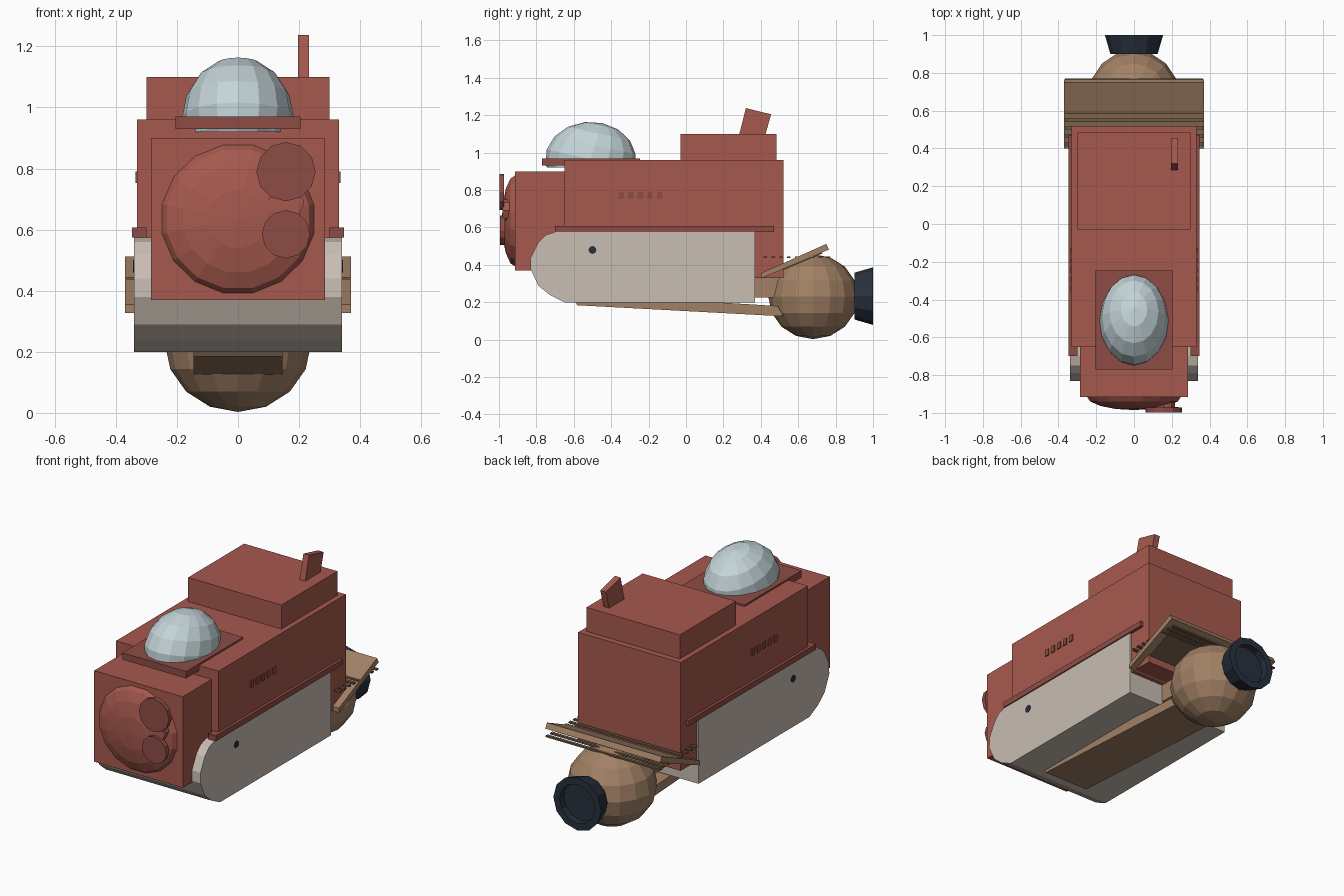
import bpy, bmesh, math
from mathutils import Matrix, Vector

if "Cube" in bpy.data.objects:
    bpy.data.objects.remove(bpy.data.objects["Cube"])


def mat(name, rgb):
    m = bpy.data.materials.new(name)
    m.diffuse_color = (*rgb, 1)
    m.use_nodes = True
    m.node_tree.nodes["Principled BSDF"].inputs["Base Color"].default_value = m.diffuse_color
    return m


RED = mat("red", (0.38, 0.10, 0.076))
DARK_RED = mat("dark_red", (0.27, 0.073, 0.06))
BROWN = mat("brown", (0.36, 0.22, 0.13))
DARK_BROWN = mat("dark_brown", (0.16, 0.10, 0.06))
STONE = mat("stone", (0.58, 0.51, 0.45))
GLASS = mat("pale_glass", (0.55, 0.66, 0.69))
NAVY = mat("navy", (0.021, 0.03, 0.048))


def finish(bm, name, material):
    bmesh.ops.recalc_face_normals(bm, faces=bm.faces)
    me = bpy.data.meshes.new(name)
    bm.to_mesh(me)
    bm.free()
    me.materials.append(material)
    ob = bpy.data.objects.new(name, me)
    bpy.context.collection.objects.link(ob)
    return ob


def profile(name, pts, x0, x1, material):
    """Side outline in (y, z), extruded from x0 to x1."""
    bm = bmesh.new()
    f = bm.faces.new([bm.verts.new((x0, y, z)) for y, z in pts])
    r = bmesh.ops.extrude_face_region(bm, geom=[f])
    vs = [g for g in r["geom"] if isinstance(g, bmesh.types.BMVert)]
    bmesh.ops.translate(bm, verts=vs, vec=(x1 - x0, 0, 0))
    return finish(bm, name, material)


def box(name, x0, x1, y0, y1, z0, z1, material):
    return profile(name, [(y0, z0), (y1, z0), (y1, z1), (y0, z1)], x0, x1, material)


def ball(name, centre, radii, material, tilt=0, spin=0, cut=None):
    bm = bmesh.new()
    m = (Matrix.Translation(centre) @ Matrix.Diagonal((*radii, 1))
         @ Matrix.Rotation(math.radians(tilt), 4, 'X') @ Matrix.Rotation(math.radians(spin), 4, 'Z'))
    bmesh.ops.create_uvsphere(bm, u_segments=16, v_segments=8, radius=1, matrix=m)
    if cut is not None:
        bmesh.ops.bisect_plane(bm, geom=bm.verts[:] + bm.edges[:] + bm.faces[:],
                               plane_co=(0, 0, cut), plane_no=(0, 0, -1), clear_outer=True)
        bmesh.ops.holes_fill(bm, edges=[e for e in bm.edges if e.is_boundary])
    return finish(bm, name, material)


def disc(name, centre, r0, r1, depth, axis, material, sides=12):
    """Cylinder or cone: r0 at the negative end of the axis, r1 at the positive end."""
    bm = bmesh.new()
    rot = Vector((0, 0, 1)).rotation_difference(Vector(axis)).to_matrix().to_4x4()
    bmesh.ops.create_cone(bm, cap_ends=True, segments=sides, radius1=r0, radius2=r1,
                          depth=depth, matrix=Matrix.Translation(centre) @ rot)
    return finish(bm, name, material)


# Hull tub with rounded front
profile("lower_hull", [(-0.70, 0.575), (-0.75, 0.56), (-0.79, 0.52), (-0.83, 0.44), (-0.832, 0.38),
                       (-0.79, 0.29), (-0.73, 0.24), (-0.65, 0.2), (0.37, 0.2), (0.37, 0.575)],
        -0.34, 0.34, STONE)

# Red cabin blocks
box("main_body", -0.33, 0.33, -0.65, 0.52, 0.33, 0.96, RED)
box("nose_block", -0.285, 0.285, -0.915, -0.60, 0.37, 0.90, RED)
box("roof_block", -0.30, 0.30, -0.03, 0.485, 0.94, 1.10, RED)
profile("roof_fin", [(0.28, 1.08), (0.32, 1.238), (0.455, 1.205), (0.42, 1.08)], 0.197, 0.233, RED)

# Canopy and its rim
box("canopy_rim", -0.205, 0.205, -0.77, -0.245, 0.93, 0.97, DARK_RED)
ball("canopy", (0, -0.51, 0.965), (0.183, 0.243, 0.2), GLASS, tilt=-15, cut=0.92)

# Nose bulge and lamps
ball("nose_bulge", (0, -0.91, 0.635), (0.257, 0.075, 0.25), RED, tilt=90, spin=11.25)
disc("upper_lamp", (0.157, -0.985, 0.79), 0.097, 0.097, 0.026, (0, 1, 0), DARK_RED)
disc("lower_lamp", (0.157, -0.982, 0.585), 0.079, 0.079, 0.026, (0, 1, 0), DARK_RED)
disc("lamp_mount", (0.157, -0.955, 0.69), 0.06, 0.06, 0.05, (0, 1, 0), RED, 8)

# Mirrored side details: rails, vents, portholes
for s, side in ((1, "right"), (-1, "left")):
    box(f"{side}_rail", s * 0.30, s * 0.347, -0.70, 0.47, 0.575, 0.607, DARK_RED)
    for i in range(5):
        y = -0.36 + i * 0.051
        box(f"{side}_vent_{i + 1}", s * 0.32, s * 0.336, y, y + 0.028, 0.752, 0.79, DARK_RED)
    disc(f"{side}_porthole", (s * 0.335, -0.5, 0.48), 0.021, 0.021, 0.016, (1, 0, 0), NAVY)

# Rear tilted flap with a dark underside panel, and slats beneath it
profile("rear_flap", [(0.40, 0.327), (0.765, 0.482), (0.75, 0.512), (0.40, 0.355)], -0.37, 0.37, BROWN)
profile("flap_panel", [(0.44, 0.338), (0.73, 0.461), (0.72, 0.475), (0.44, 0.35)], -0.32, 0.32, DARK_BROWN)
for i in range(9):
    y = 0.415 + i * 0.042
    box(f"flap_slat_{i + 1}", -0.365, 0.365, y, y + 0.018, 0.436, 0.445, DARK_BROWN)

# Belly boom and neck carrying the rear ball
profile("belly_boom", [(-0.60, 0.21), (-0.58, 0.184), (0.52, 0.125), (0.49, 0.18), (0.0, 0.21)],
        -0.145, 0.145, BROWN)
box("ball_neck", -0.11, 0.11, 0.36, 0.52, 0.225, 0.33, BROWN)
ball("rear_ball", (0, 0.68, 0.23), (0.24, 0.24, 0.227), BROWN)

# Thruster nozzle with recessed mouth
nozzle = disc("nozzle", (0, 0.95, 0.233), 0.125, 0.154, 0.10, (0, 1, 0), NAVY)
bm = bmesh.new()
bm.from_mesh(nozzle.data)
mouth = max(bm.faces, key=lambda f: f.calc_center_median().y)
bmesh.ops.inset_region(bm, faces=[mouth], thickness=0.04)
inner = bmesh.ops.extrude_face_region(bm, geom=[mouth])
bmesh.ops.translate(bm, verts=[g for g in inner["geom"] if isinstance(g, bmesh.types.BMVert)],
                    vec=(0, -0.04, 0))
bmesh.ops.delete(bm, geom=[mouth], context='FACES_ONLY') if mouth.is_valid else None
bm.to_mesh(nozzle.data)
bm.free()
